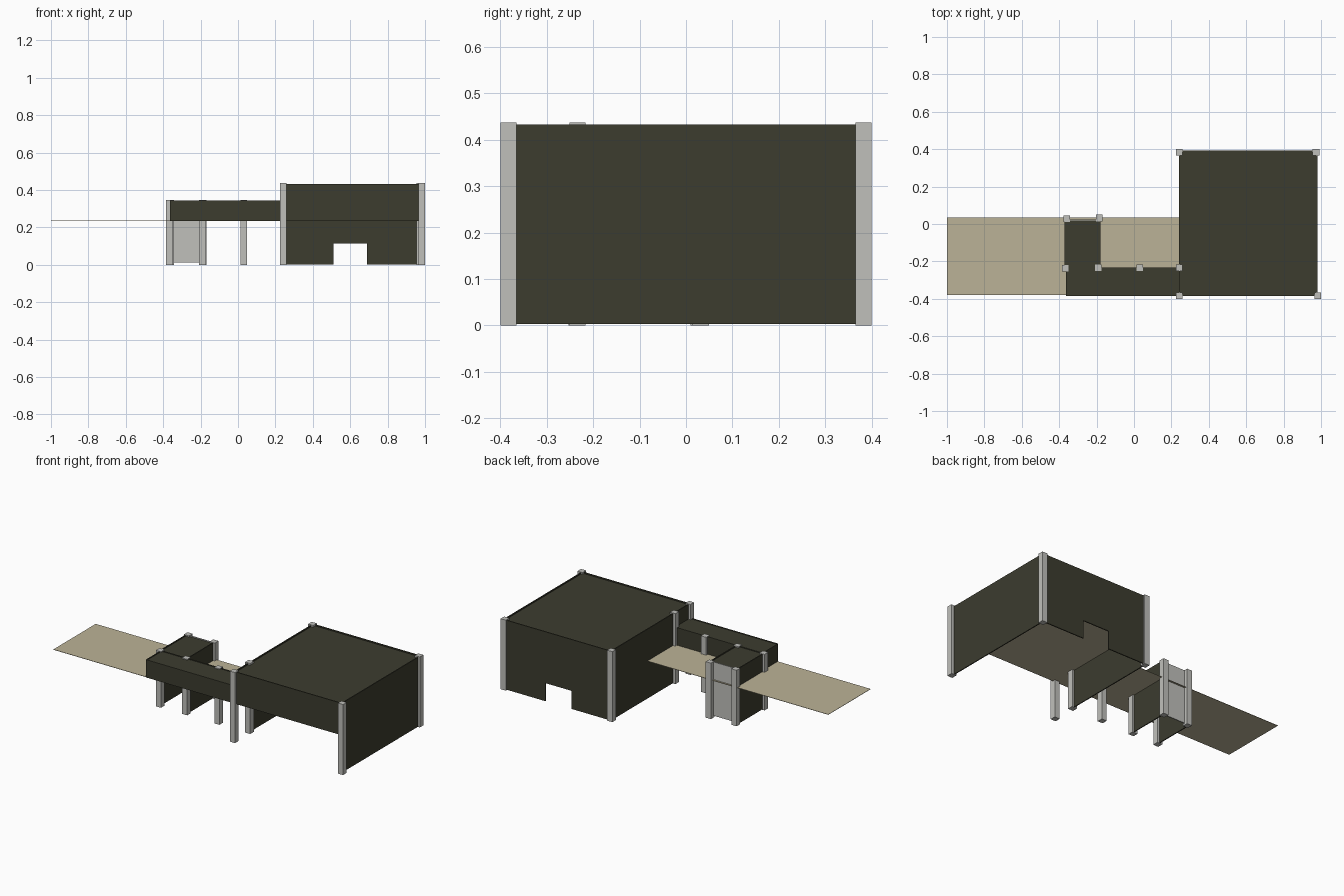
import bpy

if "Cube" in bpy.data.objects:
    bpy.data.objects.remove(bpy.data.objects["Cube"])


def mat(name, r, g, b):
    m = bpy.data.materials.new(name)
    m.diffuse_color = (r, g, b, 1)
    m.use_nodes = True
    m.node_tree.nodes["Principled BSDF"].inputs["Base Color"].default_value = m.diffuse_color
    return m


OLIVE = mat("dark olive", 0.045, 0.045, 0.028)
TAN = mat("tan", 0.50, 0.45, 0.31)
GREY = mat("light grey", 0.53, 0.53, 0.50)


def box(name, x0, x1, y0, y1, z0, z1, m):
    v = [(x, y, z) for x in (x0, x1) for y in (y0, y1) for z in (z0, z1)]
    f = [(0, 1, 3, 2), (4, 6, 7, 5), (0, 4, 5, 1), (2, 3, 7, 6), (0, 2, 6, 4), (1, 5, 7, 3)]
    me = bpy.data.meshes.new(name)
    me.from_pydata(v, [], f)
    me.materials.append(m)
    ob = bpy.data.objects.new(name, me)
    bpy.context.collection.objects.link(ob)
    return ob


T = 0.003  # half wall thickness


def wall_x(name, x, y0, y1, z0, z1, m=OLIVE):
    return box(name, x - T, x + T, y0, y1, z0, z1, m)


def wall_y(name, y, x0, x1, z0, z1, m=OLIVE):
    return box(name, x0, x1, y - T, y + T, z0, z1, m)


def post(name, x, y, h):
    w = 0.0175
    box(name, x - w, x + w, y - w, y + w, 0, h, GREY)


MID, TOP, LOW, BASE = 0.235, 0.433, 0.345, 0.003
L, R, F, B = 0.243, 0.977, -0.381, 0.389  # main block wall planes
PY = -0.235                               # rear line of the canopy

# main block: open front below, closed storey above
wall_x("right_wall", R, F, B, BASE, TOP)
wall_x("left_wall_upper", L, F, B, MID, TOP)
wall_x("left_wall_lower", L, PY, B, BASE, MID)
wall_y("front_wall_upper", F, L, R, MID, TOP)
# back wall around the doorway
wall_y("back_wall_upper", B, L, R, 0.115, TOP)
wall_y("back_wall_left", B, L, 0.51, BASE, 0.115)
wall_y("back_wall_right", B, 0.69, R, BASE, 0.115)
box("main_roof", L, R, F, B, 0.422, 0.426, OLIVE)
box("main_floor", L, R - T, F, B - T, MID - 0.001, MID + 0.001, TAN)

# main block posts
for name, x, y in (("front_left", 0.2425, -0.3825), ("front_right", 0.9825, -0.3825),
                   ("back_left", 0.2425, 0.3825), ("back_right", 0.973, 0.3825),
                   ("side", 0.2425, -0.234)):
    post(name + "_main_post", x, y, 0.437)

# raised strip running out to the left
box("deck", -1.0, L, -0.38, 0.035, MID - 0.001, MID + 0.001, TAN)

# canopy linking the block and the annex
wall_y("canopy_front", F, -0.363, L, MID, LOW)
wall_y("canopy_back", PY, -0.363, L, MID, LOW)
wall_x("canopy_end", -0.36, F, PY, MID, LOW)
box("canopy_roof", -0.36, L, F, PY, 0.338, 0.342, OLIVE)

# annex: two side walls, grey rear panel, flat roof
AL, AR, AB = -0.368, -0.183, 0.021
wall_x("annex_left_wall", AL, PY, AB, BASE, LOW)
wall_x("annex_right_wall", AR, PY, AB, BASE, LOW)
wall_y("annex_back_panel", AB, AL, AR, 0.012, LOW, GREY)
box("annex_roof", AL, AR, PY, AB, 0.336, 0.340, OLIVE)

# low posts
for name, x, y in (("annex_back_left", -0.36, 0.027), ("annex_back_right", -0.187, 0.032),
                   ("annex_front_left", -0.368, -0.236), ("annex_front_right", -0.190, -0.234),
                   ("canopy", 0.031, -0.234)):
    post(name + "_post", x, y, 0.347)
